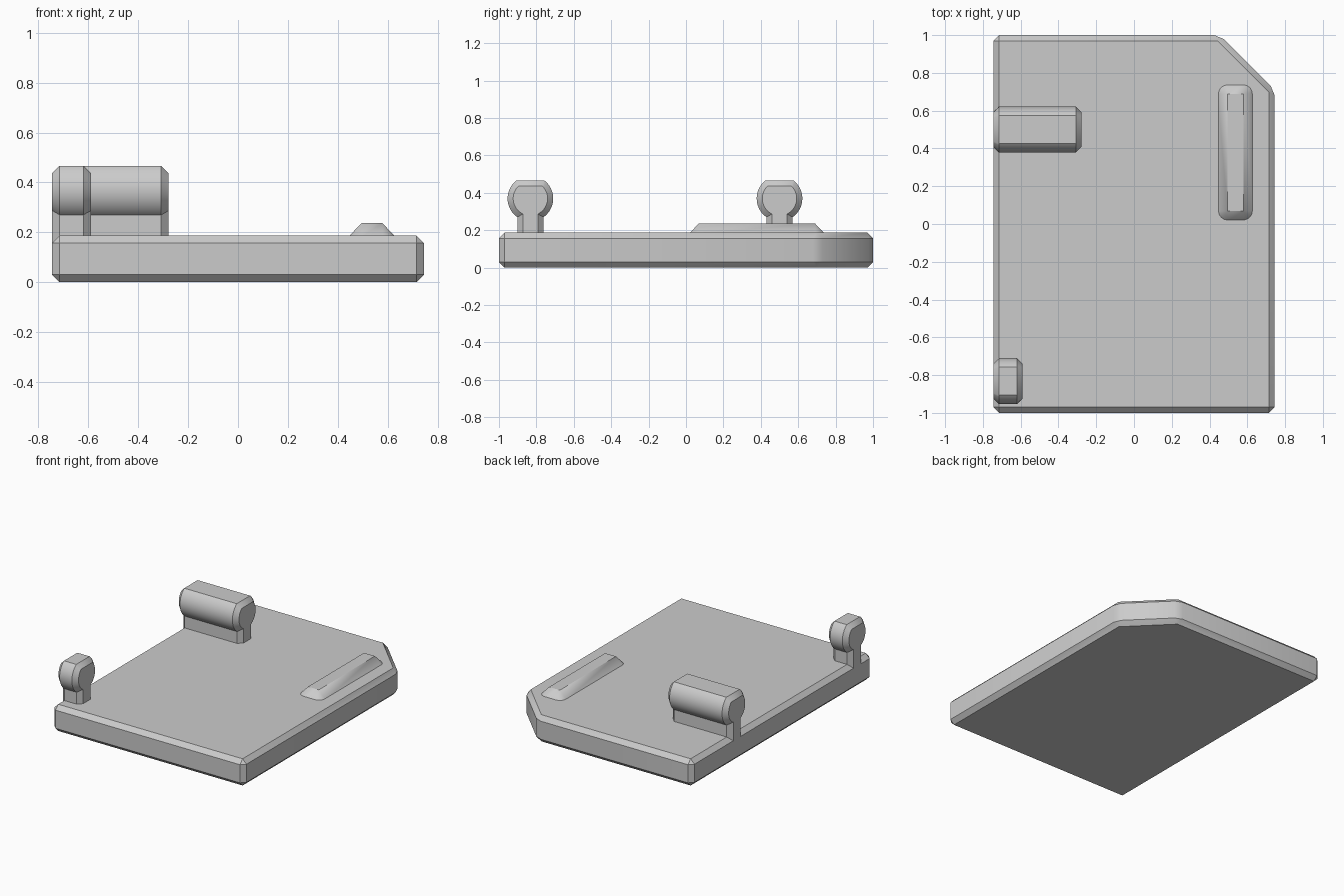
import bpy, bmesh
from math import acos, asin, cos, sin, pi, radians

cube = bpy.data.objects.get("Cube")
if cube:
    bpy.data.objects.remove(cube, do_unlink=True)

GREY = (0.6, 0.6, 0.6, 1)
mat = bpy.data.materials.new("plain_grey")
mat.use_nodes = True
mat.diffuse_color = GREY
mat.node_tree.nodes["Principled BSDF"].inputs["Base Color"].default_value = GREY

CHAMFER = 0.03
LEFT_EDGE = -0.745


def loft(bm, rings):
    """Skin a stack of equal-length rings and cap both ends."""
    loops = [[bm.verts.new(p) for p in ring] for ring in rings]
    n = len(loops[0])
    for a, b in zip(loops, loops[1:]):
        for i in range(n):
            j = (i + 1) % n
            bm.faces.new((a[i], a[j], b[j], b[i]))
    bm.faces.new(loops[0][::-1])
    bm.faces.new(loops[-1])


def finish(name, bm):
    bmesh.ops.remove_doubles(bm, verts=bm.verts, dist=0.0005)
    bmesh.ops.recalc_face_normals(bm, faces=bm.faces)
    mesh = bpy.data.meshes.new(name)
    bm.to_mesh(mesh)
    bm.free()
    mesh.materials.append(mat)
    obj = bpy.data.objects.new(name, mesh)
    bpy.context.collection.objects.link(obj)
    bpy.ops.object.select_all(action='DESELECT')
    obj.select_set(True)
    bpy.context.view_layer.objects.active = obj
    bpy.ops.object.shade_smooth_by_angle(angle=radians(30))


# Panel with one clipped corner, chamfered on every edge
bm = bmesh.new()
outline = [(LEFT_EDGE, -1), (0.745, -1), (0.745, 0.71), (0.455, 1), (LEFT_EDGE, 1)]
loft(bm, [[(x, y, z) for x, y in outline] for z in (0, 0.187)])
bmesh.ops.bevel(bm, geom=bm.edges[:], offset=CHAMFER, segments=1,
                affect='EDGES', profile=0.5)
finish("door_panel", bm)


def hinge_profile(inset, steps=20):
    """Round knuckle with a flat top, standing on a narrow neck."""
    r, half, top = 0.122 - inset, 0.07 - inset, 0.097 - inset
    start, end = -acos(half / r), asin(top / r)
    angles = [start + (end - start) * i / steps for i in range(steps + 1)]
    side = [(half, -0.215)] + [(r * cos(a), r * sin(a)) for a in angles]
    return side + [(-y, z) for y, z in reversed(side)]


# Hinge knuckles along the left-hand edge of the panel
for name, y0, x_end in (("front_hinge", -0.832, -0.59), ("rear_hinge", 0.5, -0.278)):
    stations = ((LEFT_EDGE, CHAMFER), (LEFT_EDGE + CHAMFER, 0),
                (x_end - CHAMFER, 0), (x_end, CHAMFER))
    bm = bmesh.new()
    loft(bm, [[(x, y0 + y, 0.37 + z) for y, z in hinge_profile(inset)]
              for x, inset in stations])
    finish(name, bm)


def rounded_ring(hx, hy, radius, z, steps=8):
    """Rectangle whose corners swell outward by the radius."""
    ring = []
    for k, (sx, sy) in enumerate(((1, 1), (-1, 1), (-1, -1), (1, -1))):
        for i in range(steps + 1):
            a = (k + i / steps) * pi / 2
            ring.append((0.537 + sx * hx + radius * cos(a),
                         0.379 + sy * hy + radius * sin(a), z))
    return ring


# Raised grip with sloping sides
bm = bmesh.new()
loft(bm, [rounded_ring(0.042, 0.31, 0.052, 0.182),
          rounded_ring(0.042, 0.31, 0, 0.237)])
finish("grip_ridge", bm)
